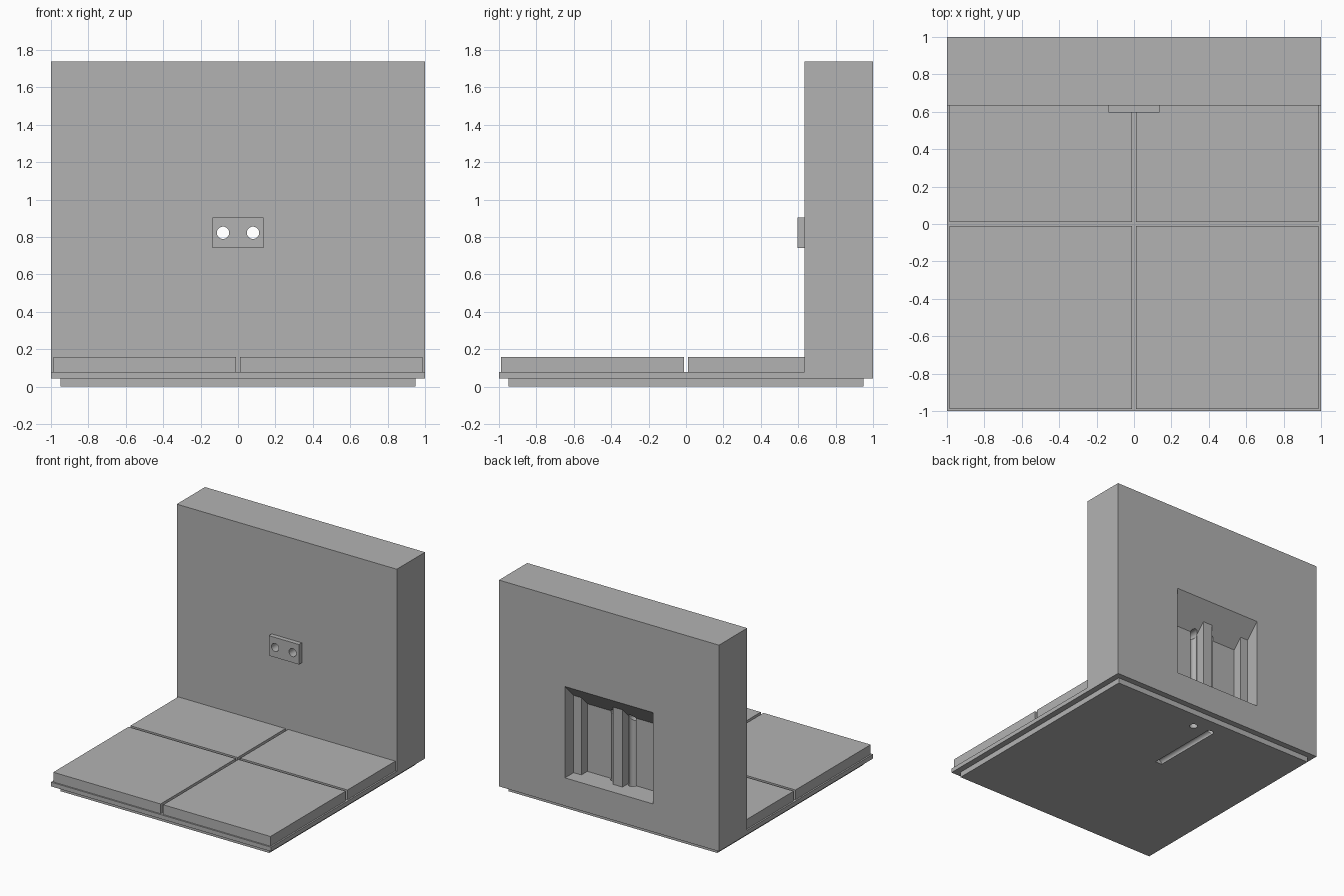
import bpy, bmesh, math
from mathutils import Matrix, Vector

if "Cube" in bpy.data.objects:
    bpy.data.objects.remove(bpy.data.objects["Cube"])

grey = bpy.data.materials.new("plain grey")
grey.diffuse_color = (0.448, 0.448, 0.448, 1)
grey.use_nodes = True
grey.node_tree.nodes["Principled BSDF"].inputs["Base Color"].default_value = grey.diffuse_color


def add_object(name, bm):
    bmesh.ops.recalc_face_normals(bm, faces=bm.faces[:])
    mesh = bpy.data.meshes.new(name)
    bm.to_mesh(mesh)
    bm.free()
    mesh.materials.append(grey)
    obj = bpy.data.objects.new(name, mesh)
    bpy.context.scene.collection.objects.link(obj)
    return obj


def prism(name, points, shift):
    """Extrude a polygon; shift is the extrusion vector."""
    bm = bmesh.new()
    face = bm.faces.new([bm.verts.new(p) for p in points])
    new = bmesh.ops.extrude_face_region(bm, geom=[face])["geom"]
    bmesh.ops.translate(bm, vec=shift,
                        verts=[g for g in new if isinstance(g, bmesh.types.BMVert)])
    return add_object(name, bm)


def box(name, x0, x1, y0, y1, z0, z1):
    return prism(name, [(x0, y0, z0), (x1, y0, z0), (x1, y1, z0), (x0, y1, z0)],
                 (0, 0, z1 - z0))


def rod(name, start, end, radius, sides=32):
    """Cylinder between two points."""
    a, b = Vector(start), Vector(end)
    bm = bmesh.new()
    turn = (b - a).to_track_quat('Z', 'Y').to_matrix().to_4x4()
    bmesh.ops.create_cone(bm, cap_ends=True, segments=sides, radius1=radius,
                          radius2=radius, depth=(b - a).length,
                          matrix=Matrix.Translation((a + b) / 2) @ turn)
    return add_object(name, bm)


def cut(obj, cutters):
    for c in cutters:
        mod = obj.modifiers.new("cut", 'BOOLEAN')
        mod.operation = 'DIFFERENCE'
        mod.solver = 'EXACT'
        mod.object = c
    bpy.context.view_layer.update()
    deps = bpy.context.evaluated_depsgraph_get()
    mesh = bpy.data.meshes.new_from_object(obj.evaluated_get(deps))
    obj.modifiers.clear()
    obj.data = mesh


WALL_Y = 0.633          # front face of the wall
HOLE_X, HOLE_Z, HOLE_R = 0.08, 0.823, 0.033
DUCT_Y = 0.81           # vertical cable ducts, on the deepest pocket face

# Floor slab and wall as one L-shaped body
profile = [(-1, 0.045), (1, 0.045), (1, 1.74), (WALL_Y, 1.74), (WALL_Y, 0.08), (-1, 0.08)]
body = prism("wall_and_slab", [(-1, y, z) for y, z in profile], (2, 0, 0))
# Thin foot under the slab
foot = box("foot_plate", -0.95, 0.95, -0.95, 0.95, 0, 0.045)
# Socket plate on the wall
socket = box("socket_plate", -0.137, 0.137, 0.595, WALL_Y, 0.741, 0.905)

# Four floor tiles
for sx in (-1, 1):
    x0, x1 = sorted((sx * 0.012, sx * 0.987))
    for label, y0, y1 in (("front", -0.988, -0.012), ("back", 0.012, WALL_Y)):
        side = "left" if sx < 0 else "right"
        box(f"{label}_{side}_tile", x0, x1, y0, y1, 0.08, 0.16)

# Rear pocket cutter: ribbed plan, flat floor, ceiling sloping down inwards
half = [(0.4, 1.1), (0.4, 0.887), (0.33, 0.887), (0.33, DUCT_Y), (0.044, DUCT_Y), (0.044, 0.887)]
plan = half + [(-x, y) for x, y in reversed(half)]
pocket = prism("pocket_cutter", [(x, y, 0.275) for x, y in plan], (0, 0, 1))
for v in pocket.data.vertices:
    if v.co.z > 1:
        v.co.z = 1.026 - (1 - v.co.y) * 1.03

# Socket holes, vertical ducts and the groove under the foot
holes = [rod("hole_cutter", (s * HOLE_X, 0.5, HOLE_Z), (s * HOLE_X, 0.86, HOLE_Z), HOLE_R)
         for s in (-1, 1)]
ducts = [rod("duct_cutter", (s * HOLE_X, DUCT_Y, -0.1), (s * HOLE_X, DUCT_Y, HOLE_Z), 0.0315)
         for s in (-1, 1)]
groove = rod("groove_cutter", (-HOLE_X, 0.2, 0), (-HOLE_X, DUCT_Y, 0), 0.03)

cut(body, [pocket] + holes + ducts)
cut(socket, holes)
cut(foot, ducts + [groove])

for c in [pocket, groove] + holes + ducts:
    bpy.data.objects.remove(c, do_unlink=True)

# Smooth only the round bores
for obj in (body, socket, foot):
    bpy.ops.object.select_all(action='DESELECT')
    obj.select_set(True)
    bpy.context.view_layer.objects.active = obj
    bpy.ops.object.shade_smooth_by_angle(angle=math.radians(25))
